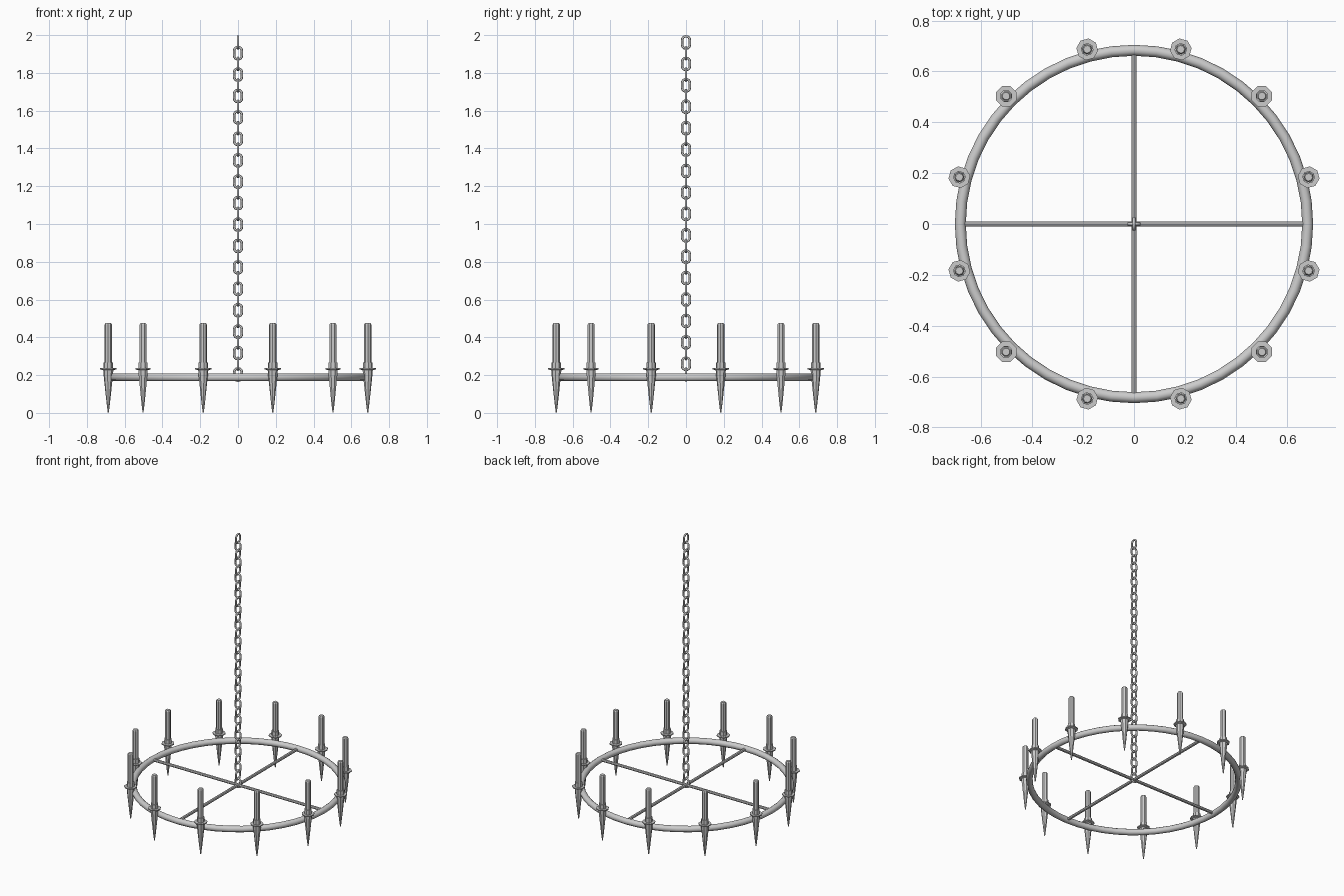
import bpy, math
from mathutils import Matrix

if "Cube" in bpy.data.objects:
    bpy.data.objects.remove(bpy.data.objects["Cube"])

R_RING, Z_RING, R_CANDLE = 0.683, 0.188, 0.711


def add_mesh(name, verts, faces, smooth=False):
    me = bpy.data.meshes.new(name)
    me.from_pydata(verts, [], faces)
    me.update()
    ob = bpy.data.objects.new(name, me)
    bpy.context.collection.objects.link(ob)
    if smooth:
        me.shade_smooth()
    return ob


def lathe(name, profile, n):
    """Revolve an (r, z) profile with n sides; both ends capped."""
    verts = [(r * math.cos(math.tau * (k + .5) / n), r * math.sin(math.tau * (k + .5) / n), z)
             for r, z in profile for k in range(n)]
    faces = [(i * n + k, i * n + (k + 1) % n, (i + 1) * n + (k + 1) % n, (i + 1) * n + k)
             for i in range(len(profile) - 1) for k in range(n)]
    last = (len(profile) - 1) * n
    faces += [tuple(reversed(range(n))), tuple(range(last, last + n))]
    return add_mesh(name, verts, faces)


# Main hoop
bpy.ops.mesh.primitive_torus_add(major_radius=R_RING, minor_radius=0.0215, major_segments=48,
                                 minor_segments=10, location=(0, 0, Z_RING))
hoop = bpy.context.object
hoop.name = "hoop"
hoop.data.shade_smooth()

# Two crossing spokes
for name, rot in (("spoke_x", (0, math.pi / 2, 0)), ("spoke_y", (math.pi / 2, 0, 0))):
    bpy.ops.mesh.primitive_cylinder_add(vertices=8, radius=0.0105, depth=2 * R_RING - 0.02,
                                        location=(0, 0, Z_RING), rotation=rot)
    bpy.context.object.name = name

# Twelve spiked holders with drip pans and candles
holder = lathe("candle_holder", [(0.003, 0.003), (0.009, 0.05), (0.025, 0.2), (0.027, 0.226),
                                 (0.043, 0.230), (0.043, 0.237), (0.025, 0.237),
                                 (0.025, 0.268), (0.020, 0.268), (0.020, 0.24)], 8)
candle = lathe("candle", [(0.0195, 0.237), (0.0195, 0.468), (0.015, 0.475)], 8)
for src in (holder, candle):
    for k in range(12):
        ob = src if k == 0 else src.copy()
        if k:
            ob.name = f"{src.name}_{k + 1}"
            bpy.context.collection.objects.link(ob)
        a = math.radians(15 + 30 * k)
        ob.matrix_world = Matrix.Rotation(a, 4, 'Z') @ Matrix.Translation((R_CANDLE, 0, 0))


# Chain of alternating oval links
def link_mesh(half_w, half_h, wire, n=8, m=6):
    """Stadium-shaped path swept with a round wire, standing in the xz plane."""
    straight = half_h - half_w
    path = []
    for sign, start in ((1, 0), (-1, math.pi)):
        for i in range(n + 1):
            a = start + math.pi * i / n
            path.append((a, sign * straight))
    verts, faces = [], []
    for a, dz in path:
        for j in range(m):
            b = math.tau * j / m
            r = half_w + wire * math.cos(b)
            verts.append((r * math.cos(a), wire * math.sin(b), r * math.sin(a) + dz))
    p = len(path)
    for i in range(p):
        for j in range(m):
            i2, j2 = (i + 1) % p, (j + 1) % m
            faces.append((i * m + j, i * m + j2, i2 * m + j2, i2 * m + j))
    return add_mesh("chain_link", verts, faces, True)


first = link_mesh(0.021, 0.0325, 0.0065)
first.data.flip_normals()
for k in range(32):
    ob = first if k == 0 else first.copy()
    if k:
        ob.name = f"chain_link_{k + 1}"
        bpy.context.collection.objects.link(ob)
    ob.location = (0, 0, 1.961 - 0.0567 * k)
    ob.rotation_euler = (0, 0, math.pi / 2 if k % 2 == 0 else 0)
